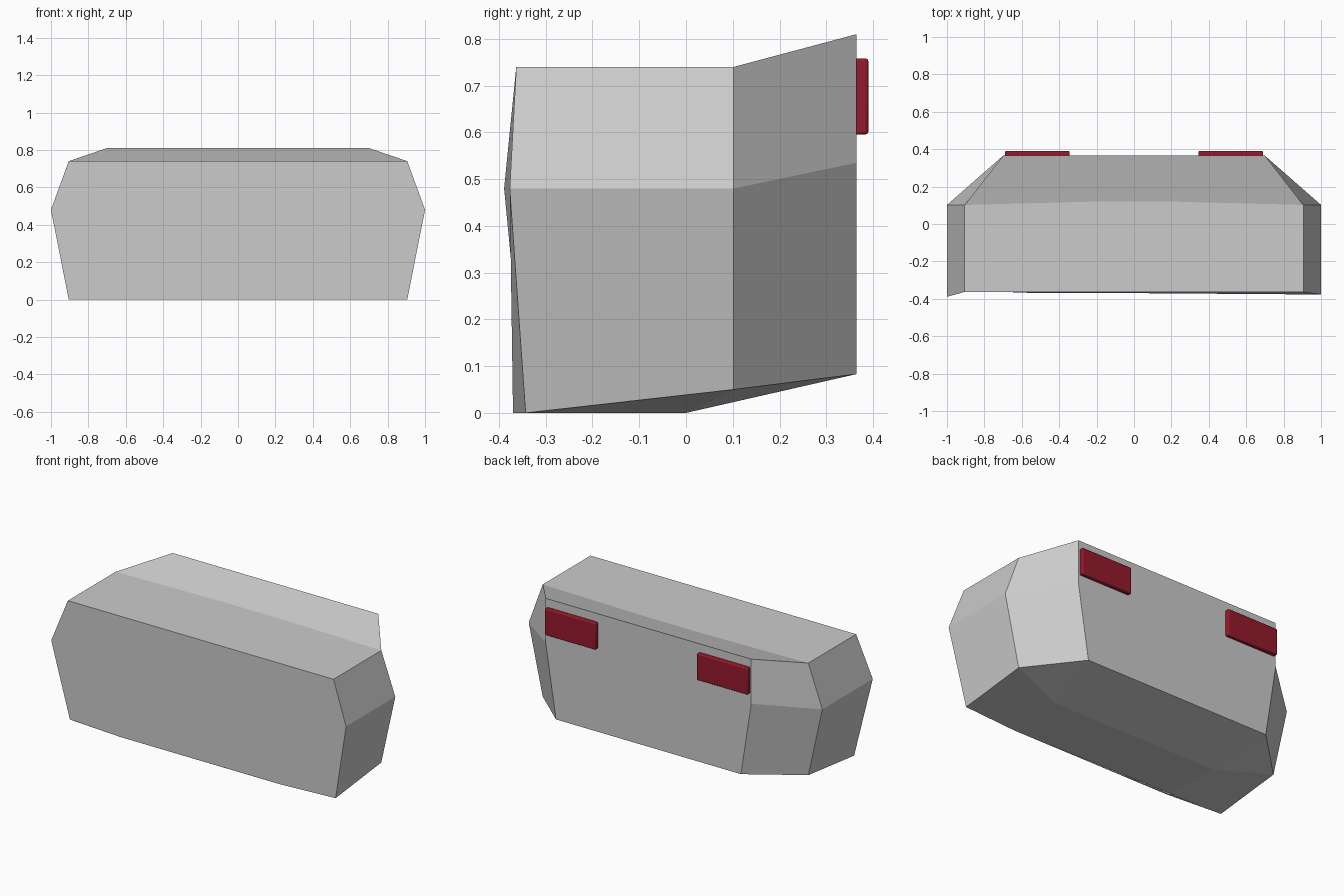
import bpy, bmesh
from mathutils import Vector

if "Cube" in bpy.data.objects:
    bpy.data.objects.remove(bpy.data.objects["Cube"])

# Half outlines (top, waist, bottom) at the front, mid and back of the body
STATIONS = [
    [(0.905, -0.363, 0.74), (1.0, -0.38, 0.48), (0.905, -0.343, 0.0)],
    [(0.905, 0.102, 0.74), (1.0, 0.102, 0.48), (0.905, 0.102, 0.05)],
    [(0.70, 0.365, 0.81), (0.70, 0.365, 0.535), (0.63, 0.365, 0.083)],
]
FLOOR = [(0.54, -0.37, 0.0), (0.56, 0.0, 0.0)]   # flat floor corners
CROWN = (0.2, 0.12, 0.74)                        # bowed crease on the top

bm = bmesh.new()


def pair(p):
    """Right and left vertex."""
    return [bm.verts.new((s * p[0], p[1], p[2])) for s in (1, -1)]


front, mid, back = [[pair(p) for p in st] for st in STATIONS]
floor_f, floor_b = [pair(p) for p in FLOOR]
crown = pair(CROWN)
for v, y in zip(front[1], (-0.377, -0.389)):     # front is slightly skewed
    v.co.y = y

# Sides and underside flanks, both halves
for s in (0, 1):
    for a, b in ((front, mid), (mid, back)):
        for i in range(2):
            bm.faces.new((a[i][s], b[i][s], b[i + 1][s], a[i + 1][s]))
    bm.faces.new((front[2][s], mid[2][s], floor_b[s], floor_f[s]))
    bm.faces.new((mid[2][s], back[2][s], floor_b[s]))

# Flat floor and rising rear floor
bm.faces.new((*floor_f, *reversed(floor_b)))
bm.faces.new((*floor_b, *reversed(back[2])))

# Top deck and raised rear strip
bm.faces.new((*front[0], mid[0][1], crown[1], crown[0], mid[0][0]))
bm.faces.new((mid[0][0], *crown, mid[0][1], *reversed(back[0])))

# Front and back panels
bm.faces.new([front[i][0] for i in range(3)] + floor_f + [front[i][1] for i in (2, 1, 0)])
bm.faces.new([back[i][0] for i in range(3)] + [back[i][1] for i in (2, 1, 0)])

bmesh.ops.recalc_face_normals(bm, faces=bm.faces)
mesh = bpy.data.meshes.new("body")
bm.to_mesh(mesh)
bm.free()
body = bpy.data.objects.new("body", mesh)
bpy.context.collection.objects.link(body)

# Red rear lamps
red = bpy.data.materials.new("lamp_red")
red.diffuse_color = (0.3, 0.01, 0.025, 1)
red.use_nodes = True
red.node_tree.nodes["Principled BSDF"].inputs["Base Color"].default_value = red.diffuse_color
for name, s in (("lamp_right", 1), ("lamp_left", -1)):
    bpy.ops.mesh.primitive_cube_add(size=1, location=(s * 0.518, 0.372, 0.677))
    lamp = bpy.context.object
    lamp.name = name
    for v in lamp.data.vertices:
        v.co *= Vector((0.346, 0.036, 0.163))
    bevel = lamp.modifiers.new("rounded_edges", 'BEVEL')
    bevel.width = 0.006
    bevel.segments = 2
    lamp.data.materials.append(red)
    bpy.ops.object.shade_smooth_by_angle()
